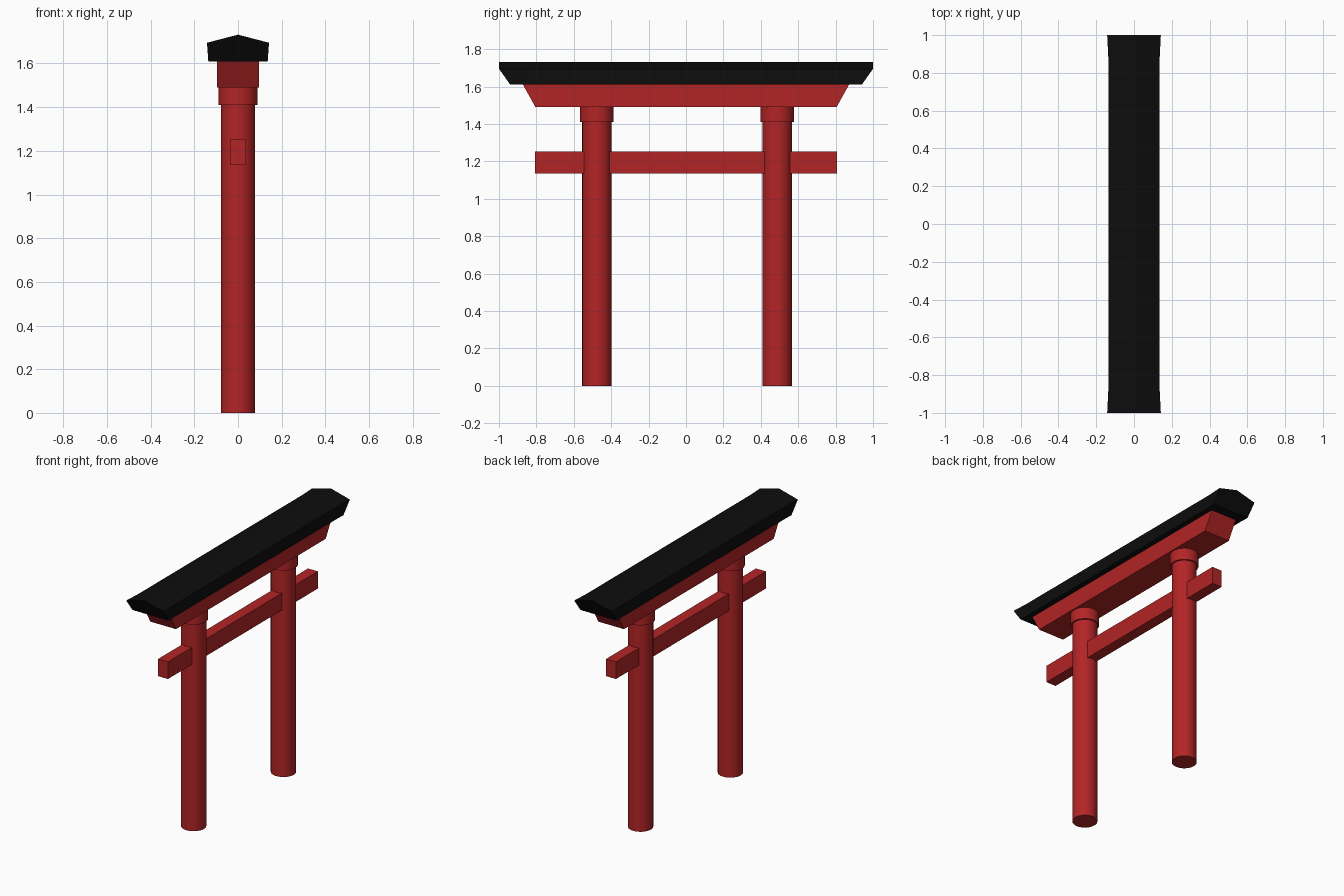
import bpy
import bmesh
import math

old = bpy.data.objects.get("Cube")
if old:
    bpy.data.objects.remove(old, do_unlink=True)


def make_material(name, rgb):
    mat = bpy.data.materials.new(name)
    mat.use_nodes = True
    colour = (*rgb, 1)
    mat.diffuse_color = colour
    shader = mat.node_tree.nodes["Principled BSDF"]
    shader.inputs["Base Color"].default_value = colour
    shader.inputs["Roughness"].default_value = 0.7
    return mat


RED = make_material("vermilion paint", (0.45, 0.018, 0.019))
BLACK = make_material("black roof", (0.004, 0.004, 0.004))


def loft(name, sections, mat):
    """Skin a row of matching closed cross-sections and cap both ends."""
    bm = bmesh.new()
    rings = [[bm.verts.new(p) for p in ring] for ring in sections]
    for a, b in zip(rings, rings[1:]):
        for i in range(len(a)):
            j = (i + 1) % len(a)
            bm.faces.new((a[i], a[j], b[j], b[i]))
    bm.faces.new(rings[0])
    bm.faces.new(rings[-1])
    bmesh.ops.recalc_face_normals(bm, faces=bm.faces)
    mesh = bpy.data.meshes.new(name)
    bm.to_mesh(mesh)
    bm.free()
    mesh.materials.append(mat)
    obj = bpy.data.objects.new(name, mesh)
    bpy.context.collection.objects.link(obj)
    return obj


def beam(name, half_width, z0, z1, low_half, high_half, mat):
    """Beam along y whose ends may splay outward toward the top."""
    w = half_width
    ends = [[(-w, s * low_half, z0), (w, s * low_half, z0),
             (w, s * high_half, z1), (-w, s * high_half, z1)] for s in (-1, 1)]
    return loft(name, ends, mat)


def post(name, y, radius, z0, z1):
    """Smooth-sided upright cylinder."""
    bpy.ops.mesh.primitive_cylinder_add(vertices=32, radius=radius, depth=z1 - z0,
                                        location=(0, y, (z0 + z1) / 2))
    obj = bpy.context.object
    obj.name = name
    obj.data.materials.append(RED)
    bpy.ops.object.shade_smooth_by_angle(angle=math.radians(40))


# Pillars with collars under the lintel
for side, y in (("front", -0.477), ("back", 0.488)):
    post(side + "_pillar", y, 0.078, 0, 1.45)
    post(side + "_collar", y, 0.089, 1.41, 1.49)

# Tie beam passing through both pillars, and the splayed lintel
beam("tie_beam", 0.037, 1.135, 1.252, 0.806, 0.806, RED)
beam("lintel", 0.097, 1.49, 1.612, 0.805, 0.873, RED)


# Ridged roof with undercut ends that flare slightly
def roof_section(y_low, y_high, low, eave):
    return [(-low, y_low, 1.61), (low, y_low, 1.61), (eave, y_high, 1.695),
            (0, y_high, 1.732), (-eave, y_high, 1.695)]


loft("roof", [roof_section(-0.94, -1, 0.136, 0.142),
              roof_section(-0.86, -0.88, 0.134, 0.136),
              roof_section(0.86, 0.88, 0.134, 0.136),
              roof_section(0.94, 1, 0.136, 0.142)], BLACK)
